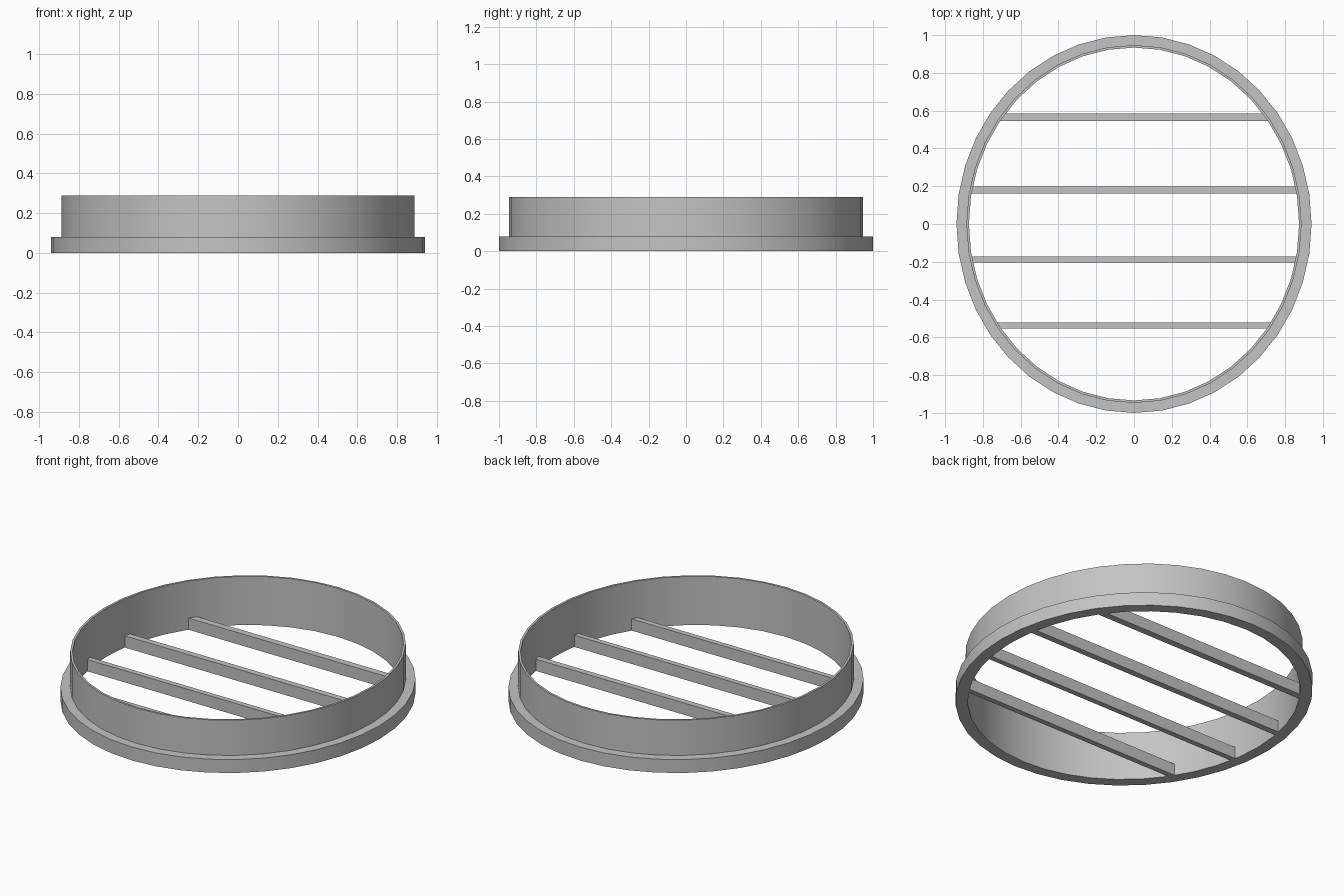
import bpy, bmesh
from math import cos, sin, sqrt, radians, tau

if "Cube" in bpy.data.objects:
    bpy.data.objects.remove(bpy.data.objects["Cube"])

SIDES = 40
RX, RY = 0.94, 1.0          # outer radii of the flange
WALL_INSET, BORE_INSET = 0.053, 0.066
FLANGE_TOP, RIM_TOP = 0.08, 0.29
SLAT_TOP = 0.07

grey = bpy.data.materials.new("grey")
grey.use_nodes = True
color = (0.55, 0.55, 0.55, 1)
grey.diffuse_color = color
grey.node_tree.nodes["Principled BSDF"].inputs["Base Color"].default_value = color


def finish(name, bm):
    bmesh.ops.recalc_face_normals(bm, faces=bm.faces)
    mesh = bpy.data.meshes.new(name)
    bm.to_mesh(mesh)
    bm.free()
    mesh.materials.append(grey)
    obj = bpy.data.objects.new(name, mesh)
    bpy.context.collection.objects.link(obj)
    return obj


# Oval frame: stepped cross-section swept round an ellipse
section = [(0, 0), (0, FLANGE_TOP), (WALL_INSET, FLANGE_TOP),
           (WALL_INSET, RIM_TOP), (BORE_INSET, RIM_TOP), (BORE_INSET, 0)]
bm = bmesh.new()
rings = []
for inset, z in section:
    angles = [tau * i / SIDES for i in range(SIDES)]
    rings.append([bm.verts.new(((RX - inset) * cos(a), (RY - inset) * sin(a), z))
                  for a in angles])
for k, ring in enumerate(rings):
    following = rings[(k + 1) % len(rings)]
    for i in range(SIDES):
        j = (i + 1) % SIDES
        bm.faces.new((ring[i], ring[j], following[j], following[i]))
frame = finish("oval_frame", bm)
bpy.ops.object.select_all(action="DESELECT")
frame.select_set(True)
bpy.context.view_layer.objects.active = frame
bpy.ops.object.shade_smooth_by_angle(angle=radians(30))

# Slats: bars across the opening, with ends slanted to follow the wall
slats = [(-0.553, -0.521), (-0.204, -0.172), (0.161, 0.198), (0.545, 0.585)]
for n, (y0, y1) in enumerate(slats, 1):
    def reach(y):
        return (RX - BORE_INSET) * sqrt(1 - (y / (RY - BORE_INSET)) ** 2) + 0.003

    bm = bmesh.new()
    corners = [(-reach(y0), y0), (reach(y0), y0), (reach(y1), y1), (-reach(y1), y1)]
    base = bm.faces.new([bm.verts.new((x, y, 0)) for x, y in corners])
    top = bmesh.ops.extrude_face_region(bm, geom=[base], use_keep_orig=True)
    for v in top["geom"]:
        if isinstance(v, bmesh.types.BMVert):
            v.co.z = SLAT_TOP
    finish(f"slat_{n}", bm)
